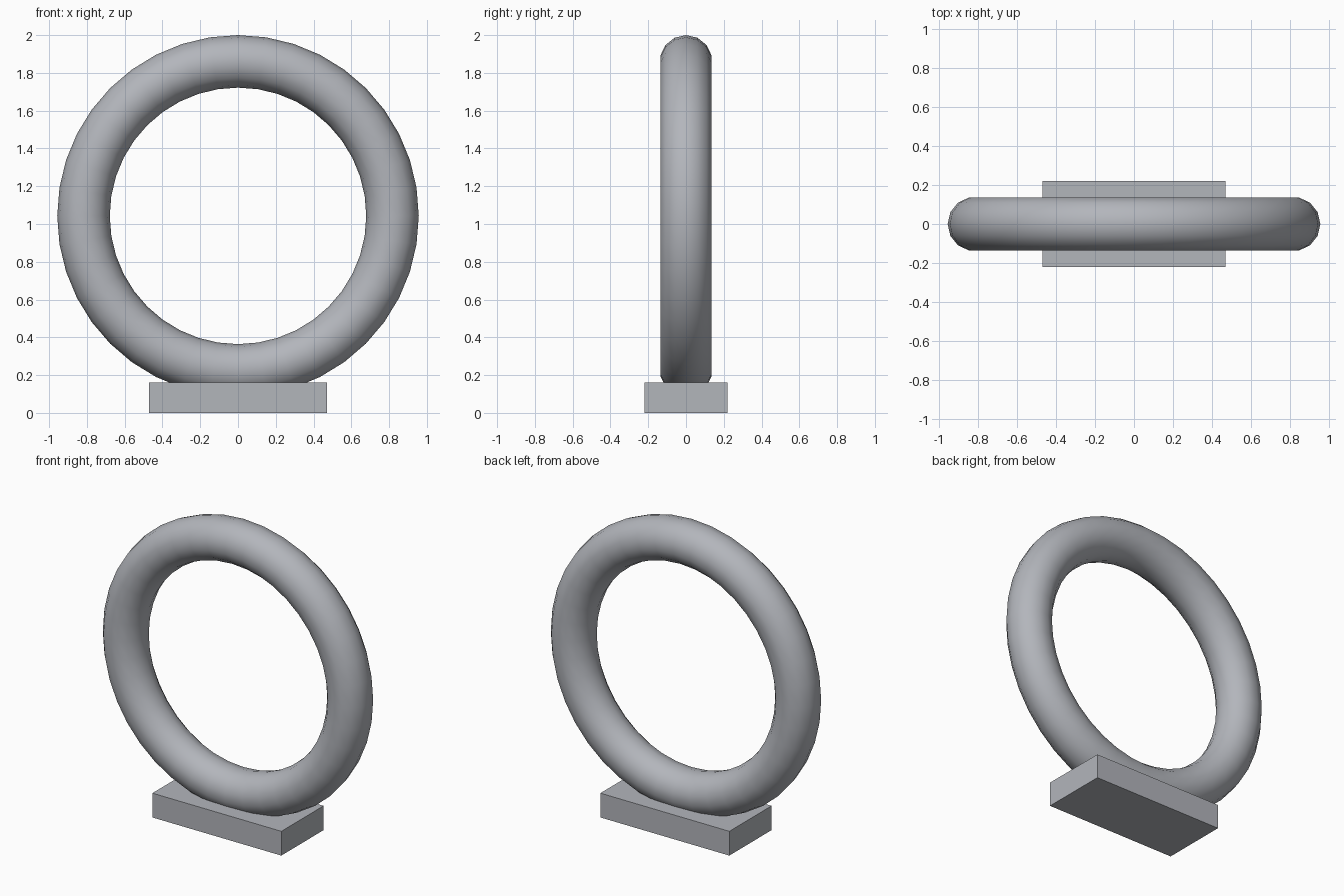
import bpy
import math

if "Cube" in bpy.data.objects:
    bpy.data.objects.remove(bpy.data.objects["Cube"])

# Single grey colour
grey = bpy.data.materials.new("grey")
grey.diffuse_color = (0.45, 0.465, 0.50, 1.0)
grey.use_nodes = True
grey.node_tree.nodes["Principled BSDF"].inputs["Base Color"].default_value = grey.diffuse_color

BASE_SIZE = (0.94, 0.44, 0.16)
RING_RADIUS, TUBE_RADIUS = 0.818, 0.139

# Flat rectangular base
bpy.ops.mesh.primitive_cube_add(size=1, location=(0, 0, BASE_SIZE[2] / 2))
base = bpy.context.object
base.name = "base"
base.scale = BASE_SIZE
bpy.ops.object.transform_apply(location=False, rotation=False, scale=True)
base.data.materials.append(grey)

# Upright ring, sunk slightly into the base
bpy.ops.mesh.primitive_torus_add(
    major_segments=40, minor_segments=14,
    major_radius=RING_RADIUS, minor_radius=TUBE_RADIUS,
    location=(0, 0, 2 - RING_RADIUS - TUBE_RADIUS),
    rotation=(math.pi / 2, 0, 0))
ring = bpy.context.object
ring.name = "ring"
bpy.ops.object.transform_apply(location=False, rotation=True, scale=False)
bpy.ops.object.shade_smooth()
ring.data.materials.append(grey)
